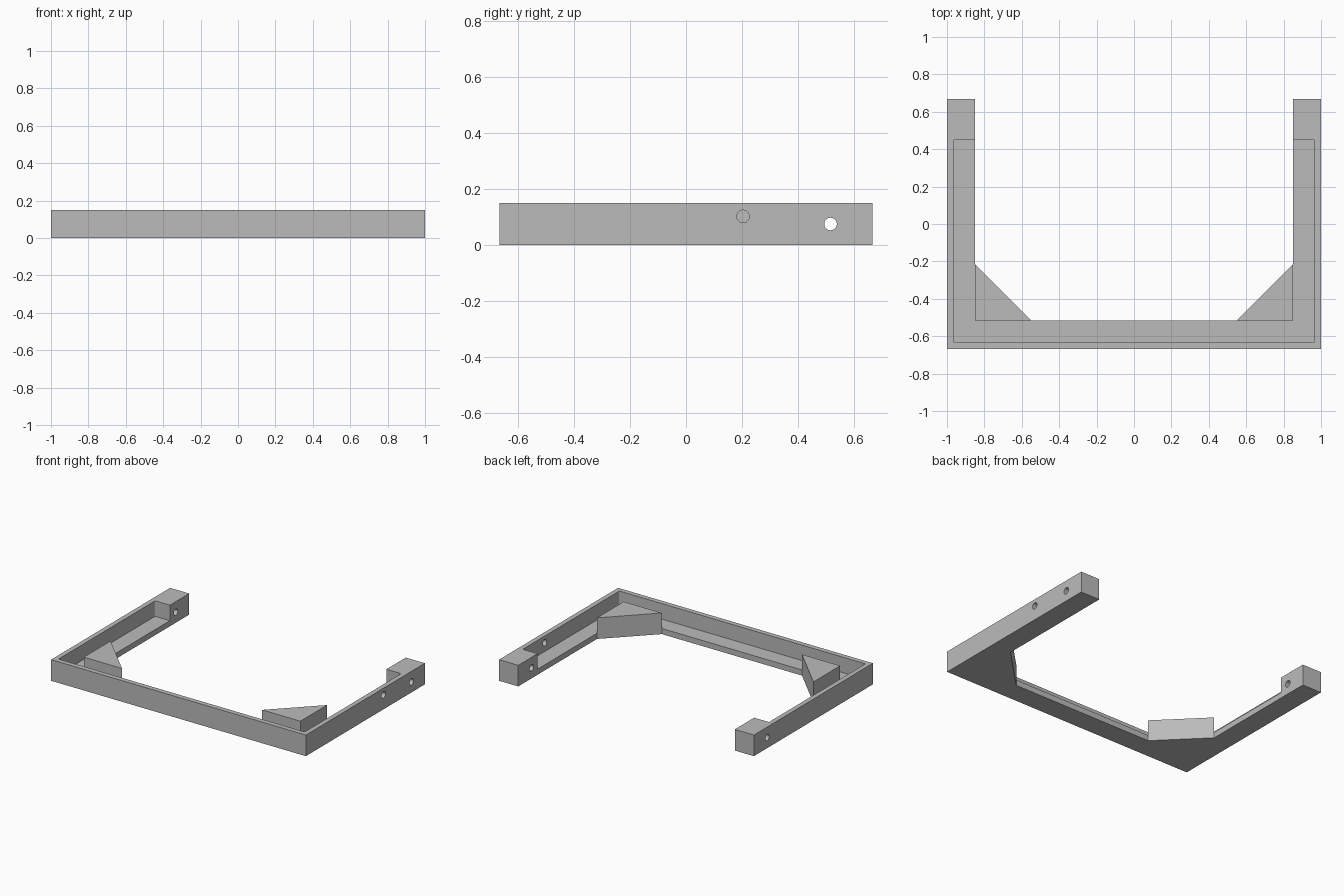
import bpy, bmesh, math
from mathutils import Matrix

if "Cube" in bpy.data.objects:
    bpy.data.objects.remove(bpy.data.objects["Cube"])

H = 0.15            # frame height
FLOOR = 0.04        # thickness of the bottom ledge
HOLE_R = 0.0225

grey = bpy.data.materials.new("grey")
grey.diffuse_color = (0.5, 0.5, 0.5, 1)
grey.use_nodes = True
grey.node_tree.nodes["Principled BSDF"].inputs["Base Color"].default_value = grey.diffuse_color


def finish(name, bm):
    bmesh.ops.recalc_face_normals(bm, faces=bm.faces)
    me = bpy.data.meshes.new(name)
    bm.to_mesh(me)
    bm.free()
    me.materials.append(grey)
    ob = bpy.data.objects.new(name, me)
    bpy.context.collection.objects.link(ob)
    return ob


def prism(half, z0, z1):
    """Extrude an outline given by its right half, mirrored in x."""
    pts = half + [(-x, y) for x, y in reversed(half)]
    bm = bmesh.new()
    face = bm.faces.new([bm.verts.new((x, y, z0)) for x, y in pts])
    ext = bmesh.ops.extrude_face_region(bm, geom=[face])
    verts = [v for v in ext["geom"] if isinstance(v, bmesh.types.BMVert)]
    bmesh.ops.translate(bm, verts=verts, vec=(0, 0, z1 - z0))
    return bm


def cut(target, cutter):
    cutter.hide_render = True
    cutter.hide_set(True)
    mod = target.modifiers.new(cutter.name, 'BOOLEAN')
    mod.operation = 'DIFFERENCE'
    mod.solver = 'EXACT'
    mod.object = cutter


def hole(name, x, y, z):
    bm = bmesh.new()
    bmesh.ops.create_cone(bm, cap_ends=True, segments=32, radius1=HOLE_R, radius2=HOLE_R,
                          depth=0.3, matrix=Matrix.Translation((x, y, z))
                          @ Matrix.Rotation(math.pi / 2, 4, 'Y'))
    return finish(name, bm)


# U-shaped frame with diagonal corner gussets
frame = finish("frame", prism([(1, -0.667), (1, 0.667), (0.85, 0.667),
                               (0.85, -0.215), (0.55, -0.515)], 0, H))

# pocket between outer wall, end blocks and gussets, with small corner rounds
bm = prism([(0.966, -0.632), (0.966, 0.45), (0.80, 0.45), (0.80, -0.165),
            (0.85, -0.215), (0.85, -0.515), (0.55, -0.515), (0.50, -0.465)], FLOOR, H + 0.1)
corners = [e for e in bm.edges
           if all(abs(v.co.x) > 0.9 for v in e.verts)
           and abs(e.verts[0].co.z - e.verts[1].co.z) > 0.05]
bmesh.ops.bevel(bm, geom=corners, offset=0.008, segments=4, profile=0.5, affect='EDGES')
cut(frame, finish("pocket_cutter", bm))

# bolt holes through both end blocks, and one through the right wall
for side, name in ((1, "right"), (-1, "left")):
    cut(frame, hole(name + "_block_hole_cutter", side * 0.925, 0.517, 0.075))
cut(frame, hole("wall_hole_cutter", 1.0, 0.204, 0.102))

# smooth the hole walls, keep edges sharp
bpy.context.view_layer.objects.active = frame
frame.select_set(True)
for mod in list(frame.modifiers):
    bpy.ops.object.modifier_apply(modifier=mod.name)
bpy.ops.object.shade_smooth_by_angle(angle=math.radians(30))
